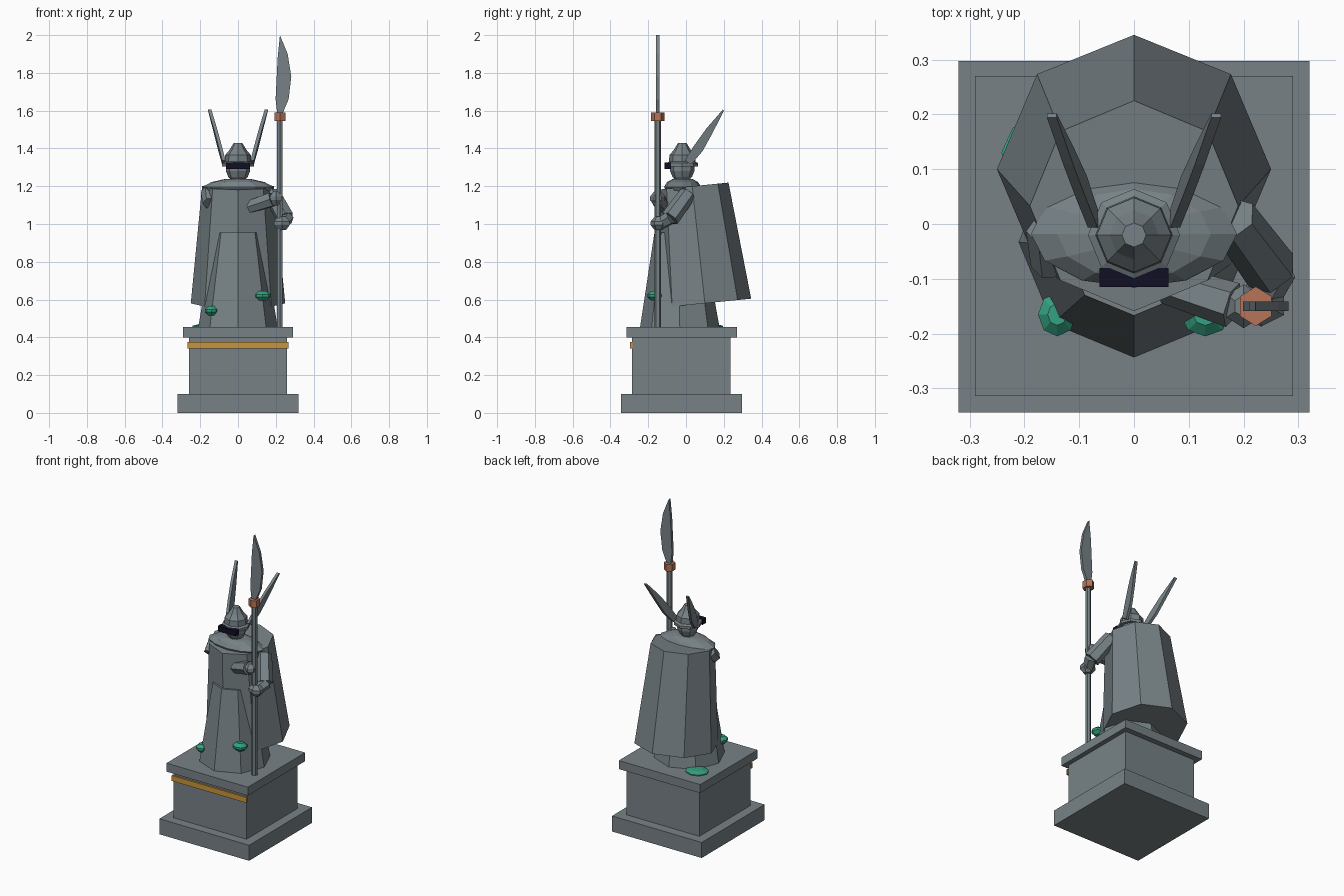
import bpy, bmesh, math
from mathutils import Vector

if "Cube" in bpy.data.objects:
    bpy.data.objects.remove(bpy.data.objects["Cube"])


def material(name, rgb):
    m = bpy.data.materials.new(name)
    m.diffuse_color = (*rgb, 1)
    m.use_nodes = True
    m.node_tree.nodes["Principled BSDF"].inputs["Base Color"].default_value = m.diffuse_color
    return m


STONE = material("grey stone", (0.185, 0.222, 0.238))
COPPER = material("copper", (0.47, 0.175, 0.10))
GOLD = material("gold", (0.58, 0.30, 0.045))
GREEN = material("green moss", (0.035, 0.36, 0.22))
NAVY = material("dark navy", (0.005, 0.005, 0.018))


def loft(name, rings, mat=STONE):
    """Skin a closed solid through rings of equal point count."""
    bm = bmesh.new()
    loops = [[bm.verts.new(p) for p in r] for r in rings]
    n = len(loops[0])
    for a, b in zip(loops, loops[1:]):
        for i in range(n):
            j = (i + 1) % n
            bm.faces.new((a[i], a[j], b[j], b[i]))
    bm.faces.new(loops[0][::-1])
    bm.faces.new(loops[-1])
    bmesh.ops.recalc_face_normals(bm, faces=bm.faces)
    me = bpy.data.meshes.new(name)
    bm.to_mesh(me)
    bm.free()
    me.materials.append(mat)
    ob = bpy.data.objects.new(name, me)
    bpy.context.collection.objects.link(ob)
    return ob


def ring(cy, z, rx, ry, n=8, tilt=0, cx=0):
    """Horizontal ring with a corner at the front, optionally leaning in y."""
    pts = []
    for i in range(n):
        a = 2 * math.pi * i / n - math.pi / 2
        y = ry * math.sin(a)
        pts.append((cx + rx * math.cos(a), cy + y, z + tilt * y))
    return pts


def box(name, x0, x1, y0, y1, z0, z1, mat=STONE):
    return loft(name, [[(x0, y0, z), (x1, y0, z), (x1, y1, z), (x0, y1, z)]
                       for z in (z0, z1)], mat)


def limb(name, stations, n=6, mat=STONE):
    """Faceted tube through (point, radius) stations along one direction."""
    p0, p1 = Vector(stations[0][0]), Vector(stations[-1][0])
    q = (p1 - p0).to_track_quat('Z', 'Y')
    rings = []
    for p, r in stations:
        rings.append([Vector(p) + q @ Vector((r * math.cos(t), r * math.sin(t), 0))
                      for t in (2 * math.pi * i / n for i in range(n))])
    return loft(name, rings, mat)


# Plinth
box("plinth_base", -0.32, 0.32, -0.344, 0.297, 0, 0.10)
box("plinth_block", -0.26, 0.26, -0.285, 0.235, 0.10, 0.40)
box("plinth_cap", -0.29, 0.29, -0.314, 0.27, 0.40, 0.455)
box("plinth_gold_band", -0.267, 0.267, -0.296, -0.284, 0.34, 0.375, GOLD)

# Robe and leaning cloak
loft("robe_skirt", [ring(-0.033, 0.455, 0.21, 0.21), ring(-0.04, 0.955, 0.127, 0.127)])
loft("cloak", [ring(0.10, 0.58, 0.25, 0.245, tilt=0.1),
               ring(0.033, 1.20, 0.19, 0.192, tilt=0.1)])

# Shoulder mantle
loft("shoulder_mantle", [ring(-0.018, z, rx, ry, 12) for z, rx, ry in
                         ((1.165, 0.165, 0.085), (1.197, 0.188, 0.098),
                          (1.222, 0.14, 0.082), (1.237, 0.075, 0.055))])

# Head and helmet
loft("head", [ring(-0.02, z, r, r) for z, r in
              ((1.225, 0.03), (1.25, 0.052), (1.28, 0.064), (1.32, 0.064))])
loft("helmet", [ring(-0.02, z, r, r) for z, r in
                ((1.305, 0.084), (1.322, 0.084), (1.33, 0.07), (1.365, 0.068),
                 (1.392, 0.045), (1.43, 0.022))])
box("visor", -0.063, 0.063, -0.115, -0.08, 1.29, 1.325, NAVY)

# Swept-back helmet wings, thin in x
for side, s in (("left", -1), ("right", 1)):
    rings = []
    for x, y, z, w in ((0.075, 0.01, 1.325, 0.02), (0.095, 0.065, 1.40, 0.027),
                       (0.12, 0.125, 1.495, 0.02), (0.15, 0.198, 1.603, 0.004)):
        dy, dz, t = w * 0.84, w * 0.54, 0.009
        rings.append([(s * (x - t), y - dy, z + dz), (s * (x + t), y - dy, z + dz),
                      (s * (x + t), y + dy, z - dz), (s * (x - t), y + dy, z - dz)])
    loft(side + "_helmet_wing", rings)

# Arms: near arm holds the spear low, far arm reaches across
limb("right_upper_arm", [((0.18, 0.01, 1.16), 0.045), ((0.25, -0.085, 1.03), 0.05)])
limb("right_forearm", [((0.26, -0.08, 1.035), 0.038), ((0.23, -0.14, 1.00), 0.034)])
limb("left_upper_arm", [((-0.155, -0.01, 1.17), 0.042), ((-0.15, -0.075, 1.11), 0.038)])
limb("left_forearm", [((0.06, -0.11, 1.09), 0.036), ((0.18, -0.148, 1.13), 0.042)])


def knob(name, c, rx, ry, rz, n=6, mat=STONE):
    x, y, z = c
    return loft(name, [ring(y, z + k * rz, rx * f, ry * f, n, cx=x)
                       for k, f in ((-1, 0.5), (-0.25, 1), (0.3, 1), (1, 0.5))], mat)


knob("right_hand", (0.232, -0.145, 1.003), 0.048, 0.042, 0.036)
knob("left_hand", (0.20, -0.15, 1.135), 0.036, 0.04, 0.036)

# Spear
SX, SY = 0.222, -0.15
loft("spear_shaft", [ring(SY, z, 0.017, 0.017, 6, cx=SX) for z in (0.455, 1.56)])
loft("spear_collar", [ring(SY, z, 0.033, 0.036, 6, cx=SX) for z in (1.545, 1.59)], COPPER)
blade = [(0.208, 1.585), (0.236, 1.585), (0.268, 1.66), (0.282, 1.78),
         (0.263, 1.90), (0.222, 2.0), (0.21, 1.88), (0.199, 1.66)]
loft("spear_blade", [[(x, SY + d, z) for x, z in blade] for d in (-0.009, 0.009)])

# Moss patches
knob("moss_front_right", (0.13, -0.165, 0.62), 0.045, 0.04, 0.025, 8, GREEN)
knob("moss_front_left", (-0.14, -0.165, 0.54), 0.035, 0.04, 0.025, 8, GREEN)
knob("moss_plinth", (-0.17, 0.13, 0.457), 0.072, 0.065, 0.013, 8, GREEN)
